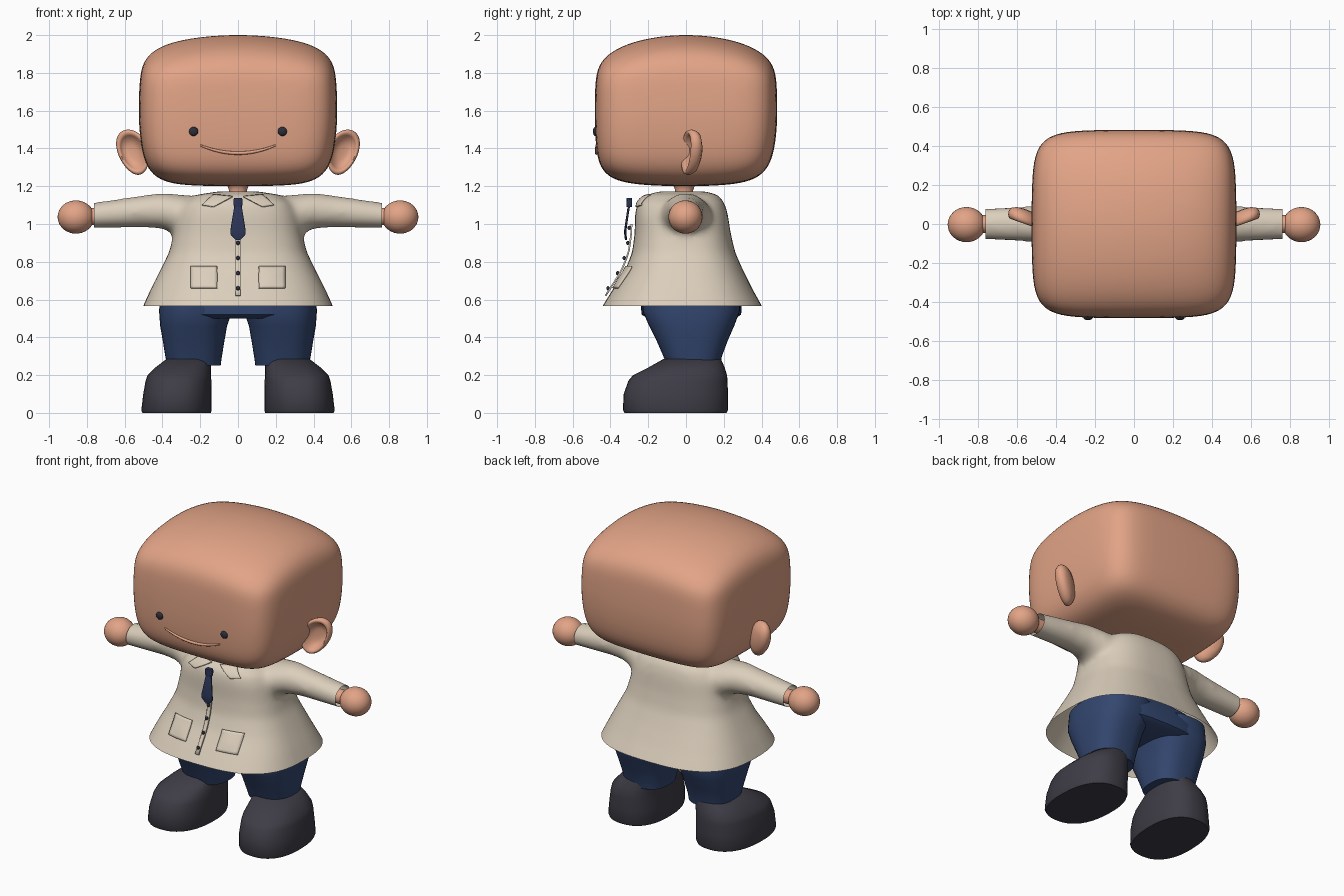
import bpy, bmesh
from math import cos, sin, pi, radians
from mathutils import Vector
from mathutils.bvhtree import BVHTree

if "Cube" in bpy.data.objects:
    bpy.data.objects.remove(bpy.data.objects["Cube"])


def material(name, rgb):
    m = bpy.data.materials.new(name)
    m.use_nodes = True
    m.diffuse_color = (*rgb, 1)
    bsdf = next(n for n in m.node_tree.nodes if n.type == 'BSDF_PRINCIPLED')
    bsdf.inputs["Base Color"].default_value = (*rgb, 1)
    return m


SKIN = material("skin", (0.76, 0.37, 0.24))
COAT = material("beige cloth", (0.71, 0.62, 0.5))
NAVY = material("navy cloth", (0.033, 0.062, 0.16))
TIE = material("dark blue tie", (0.025, 0.036, 0.095))
SHOE = material("charcoal leather", (0.048, 0.045, 0.06))
DARK = material("dark eyes and buttons", (0.025, 0.028, 0.04))


def finish(name, bm, mat, angle=50, recalc=True):
    if recalc:
        bmesh.ops.recalc_face_normals(bm, faces=bm.faces)
    me = bpy.data.meshes.new(name)
    bm.to_mesh(me)
    bm.free()
    me.materials.append(mat)
    me.shade_smooth()
    me.set_sharp_from_angle(angle=radians(angle))
    ob = bpy.data.objects.new(name, me)
    bpy.context.collection.objects.link(ob)
    return ob


def power(v, n):
    return (1 if v >= 0 else -1) * abs(v) ** (2 / n)


def loft(bm, rings, place=lambda u, v, h: (u, v, h), n=2.3, seg=40):
    """Closed skin over rings (height, u low, u high, v low, v high)."""
    loops = []
    for h, u0, u1, v0, v1 in rings:
        loop = []
        for i in range(seg):
            a = 2 * pi * i / seg
            u = (u0 + u1) / 2 + (u1 - u0) / 2 * power(cos(a), n)
            v = (v0 + v1) / 2 + (v1 - v0) / 2 * power(sin(a), n)
            loop.append(bm.verts.new(place(u, v, h)))
        loops.append(loop)
    for a, b in zip(loops, loops[1:]):
        for i in range(seg):
            j = (i + 1) % seg
            bm.faces.new((a[i], a[j], b[j], b[i]))
    bm.faces.new(loops[0])
    bm.faces.new(loops[-1])


def ball(name, centre, radii, mat):
    bm = bmesh.new()
    bmesh.ops.create_uvsphere(bm, u_segments=32, v_segments=20, radius=1)
    for v in bm.verts:
        v.co = Vector(centre) + v.co * Vector(radii)
    return finish(name, bm, mat)


def side_name(s):
    return "left" if s > 0 else "right"


# Head: a rounded box with bulging walls, a domed crown and a narrower jaw
bm = bmesh.new()
bmesh.ops.create_cube(bm, size=2)
bmesh.ops.subdivide_edges(bm, edges=bm.edges, cuts=31, use_grid_fill=True)
for v in bm.verts:
    x, y, z = v.co / sum(abs(c) ** 6.5 for c in v.co) ** (1 / 6.5)
    x, y = x * (1 - 0.03 * y * y), y * (1 - 0.03 * x * x)
    low, high = min(z, 0) ** 2, max(z, 0)
    taper_x = 1 - 0.11 * low - 0.04 * high ** 2
    taper_y = 1 - (0.12 if y > 0 else 0.06) * low - 0.03 * high ** 2
    lift = low * (0.015 * x * x + 0.03 * y * y)
    dome = high * (0.075 * x * x + 0.105 * y * y)
    v.co = (0.525 * x * taper_x, 0.483 * y * taper_y, 1.6 + 0.4 * z - dome + lift)
head_tree = BVHTree.FromBMesh(bm)
finish("head", bm, SKIN)

# Neck
bm = bmesh.new()
loft(bm, [(h, -r, r, -r - 0.01, r - 0.01)
          for h, r in ((1.1, 0.05), (1.18, 0.048), (1.2, 0.055), (1.23, 0.08))])
finish("neck", bm, SKIN)

# Coat: flared body and sleeves fused into one soft surface
bm = bmesh.new()
loft(bm, [(h, -x, x, f, b) for h, x, f, b in (
    (0.46, 0.545, -0.5, 0.455), (0.565, 0.503, -0.443, 0.403),
    (0.65, 0.465, -0.39, 0.355), (0.75, 0.415, -0.325, 0.305),
    (0.85, 0.365, -0.285, 0.26), (0.95, 0.34, -0.272, 0.237),
    (1.05, 0.32, -0.27, 0.222), (1.11, 0.29, -0.26, 0.205),
    (1.155, 0.22, -0.21, 0.17), (1.173, 0.1, -0.14, 0.1))], n=2.75)
for s in (1, -1):
    loft(bm, [(h, -d, d, lo, hi) for h, d, lo, hi in (
        (0.15, 0.12, 0.94, 1.14), (0.3, 0.14, 0.93, 1.155),
        (0.4, 0.11, 0.975, 1.165), (0.5, 0.093, 0.982, 1.152),
        (0.76, 0.08, 0.977, 1.114), (0.84, 0.077, 0.975, 1.105))],
        place=lambda u, v, h: (s * h, u, v), n=2, seg=32)
coat = finish("coat", bm, COAT)
remesh = coat.modifiers.new("fuse", 'REMESH')
remesh.mode = 'VOXEL'
remesh.voxel_size = 0.018
remesh.use_smooth_shade = True
smooth = coat.modifiers.new("soften", 'SMOOTH')
smooth.factor = 0.5
smooth.iterations = 12
bpy.context.view_layer.update()
bm = bmesh.new()
bm.from_object(coat, bpy.context.evaluated_depsgraph_get())
bpy.data.objects.remove(coat)
# open the hem and the cuffs
for co, no in (((0, 0, 0.565), (0, 0, -1)), ((0.762, 0, 0), (1, 0, 0)),
               ((-0.762, 0, 0), (-1, 0, 0))):
    bmesh.ops.bisect_plane(bm, geom=bm.verts[:] + bm.edges[:] + bm.faces[:],
                           plane_co=co, plane_no=no, clear_outer=True)
coat_tree = BVHTree.FromBMesh(bm)
finish("coat", bm, COAT, recalc=False)


def front_y(tree, x, z):
    hit = tree.ray_cast(Vector((x, -2, z)), Vector((0, 1, 0)))[0]
    return hit.y if hit else tree.find_nearest(Vector((x, -0.2, z)))[0].y


def draped(name, corners, gap, mat, puff=0.0, thick=0.009, cuts=8):
    """Thin four-cornered plate that follows the front of the coat."""
    bm = bmesh.new()
    a, b, c, d = (Vector(p) for p in corners)
    grid = []
    for i in range(cuts + 1):
        t = i / cuts
        row = []
        for j in range(cuts + 1):
            k = j / cuts
            x, z = a.lerp(b, k).lerp(d.lerp(c, k), t)
            y = front_y(coat_tree, x, z) - gap - puff * sin(pi * t) * sin(pi * k)
            row.append(bm.verts.new((x, y, z)))
        grid.append(row)
    for r, q in zip(grid, grid[1:]):
        for j in range(cuts):
            bm.faces.new((r[j], r[j + 1], q[j + 1], q[j]))
    ob = finish(name, bm, mat)
    solid = ob.modifiers.new("thickness", 'SOLIDIFY')
    solid.thickness = thick
    solid.offset = 0


# Coat front details
draped("placket", [(-0.013, 0.62), (0.013, 0.62), (0.013, 1.0), (-0.013, 1.0)],
       0.018, COAT)
for i in range(5):
    z = 0.66 + 0.08 * i
    ball(f"button_{i + 1}", (0, front_y(coat_tree, 0, z) - 0.03, z),
         (0.011, 0.009, 0.011), DARK)
for s in (1, -1):
    draped(side_name(s) + "_pocket",
           [(s * 0.11, 0.66), (s * 0.25, 0.66), (s * 0.25, 0.775), (s * 0.11, 0.775)],
           0.007, COAT, puff=0.008)
    draped(side_name(s) + "_collar",
           [(s * 0.03, 1.145), (s * 0.13, 1.09), (s * 0.19, 1.1), (s * 0.13, 1.155)],
           0.01, COAT)

# Tie: knot and widening blade hanging just off the coat
bm = bmesh.new()
loft(bm, [(h, -w, w, y - 0.006, y + 0.006) for h, w, y in (
    (0.915, 0.012, -0.317), (0.945, 0.04, -0.321), (0.97, 0.04, -0.321),
    (1.08, 0.022, -0.305), (1.095, 0.02, -0.3))], n=4, seg=16)
loft(bm, [(h, -w, w, -0.315, -0.285) for h, w in (
    (1.09, 0.018), (1.1, 0.024), (1.13, 0.025), (1.137, 0.02))], n=4, seg=16)
finish("tie", bm, TIE, 35)

# Face
for s in (1, -1):
    x = s * 0.235
    ball(side_name(s) + "_eye", (x, front_y(head_tree, x, 1.49) - 0.002, 1.49),
         (0.024, 0.014, 0.024), DARK)
curve = bpy.data.curves.new("mouth", 'CURVE')
curve.dimensions = '3D'
curve.bevel_depth = 0.009
curve.use_fill_caps = True
spline = curve.splines.new('POLY')
spline.points.add(20)
for i, p in enumerate(spline.points):
    t = i / 10 - 1
    x, z = 0.2 * t, 1.375 + 0.042 * t * t
    p.co = (x, front_y(head_tree, x, z) - 0.002, z, 1)
    p.radius = 1 - 0.5 * t * t
curve.materials.append(SKIN)
bpy.context.collection.objects.link(bpy.data.objects.new("mouth", curve))

# Ears, hands, legs and shoes in pairs
for s in (1, -1):
    def ear_place(u, v, d):
        x = 0.555 + u * (1 + v) + 0.22 * v
        return s * x, 0.03 + 1.3 * d + 0.35 * (x - 0.555), 1.38 + v

    bm = bmesh.new()
    loft(bm, [(d, -0.083 * k, 0.083 * k, -0.12 * k, 0.12 * k) for k, d in (
        (0.1, 0.035), (0.5, 0.032), (0.85, 0.02), (0.98, 0.003), (1, -0.01),
        (0.95, -0.022), (0.85, -0.024), (0.74, -0.015), (0.62, 0.004),
        (0.3, 0.012), (0.05, 0.012))], place=ear_place, n=2)
    finish(side_name(s) + "_ear", bm, SKIN, 80)

    ball(side_name(s) + "_hand", (s * 0.858, -0.003, 1.037),
         (0.097, 0.09, 0.088), SKIN)
    bm = bmesh.new()
    loft(bm, [(h, -0.045, 0.045, 0.994, 1.084) for h in (0.66, 0.79)],
         place=lambda u, v, h: (s * h, u, v), n=2, seg=24)
    finish(side_name(s) + "_wrist", bm, SKIN)

    bm = bmesh.new()
    loft(bm, [(h, a, b, f, r) for h, a, b, f, r in (
        (0.25, 0.092, 0.375, -0.1, 0.18), (0.3, 0.085, 0.385, -0.12, 0.19),
        (0.38, 0.072, 0.398, -0.155, 0.22), (0.46, 0.058, 0.412, -0.195, 0.255),
        (0.54, 0.03, 0.418, -0.23, 0.285), (0.64, 0.0, 0.41, -0.23, 0.285))],
        place=lambda u, v, h: (s * u, v, h), n=2.6)
    finish(side_name(s) + "_trouser_leg", bm, NAVY)

    bm = bmesh.new()
    loft(bm, [(h, a, b, f, r) for h, a, b, f, r in (
        (0.0, 0.142, 0.505, -0.325, 0.215), (0.015, 0.138, 0.51, -0.334, 0.222),
        (0.1, 0.138, 0.5, -0.33, 0.222), (0.17, 0.14, 0.488, -0.305, 0.22),
        (0.2, 0.142, 0.478, -0.28, 0.217), (0.24, 0.144, 0.438, -0.2, 0.205),
        (0.285, 0.146, 0.38, -0.12, 0.185))],
        place=lambda u, v, h: (s * (u - 0.03 * v), v, h), n=2.4)
    finish(side_name(s) + "_shoe", bm, SHOE)

# Hips bridging the two legs
bm = bmesh.new()
loft(bm, [(0.5, -0.32, 0.32, -0.2, 0.26), (0.52, -0.38, 0.38, -0.235, 0.292),
          (0.58, -0.415, 0.415, -0.24, 0.295), (0.68, -0.38, 0.38, -0.22, 0.25)],
     n=2.8)
finish("trouser_hips", bm, NAVY)
